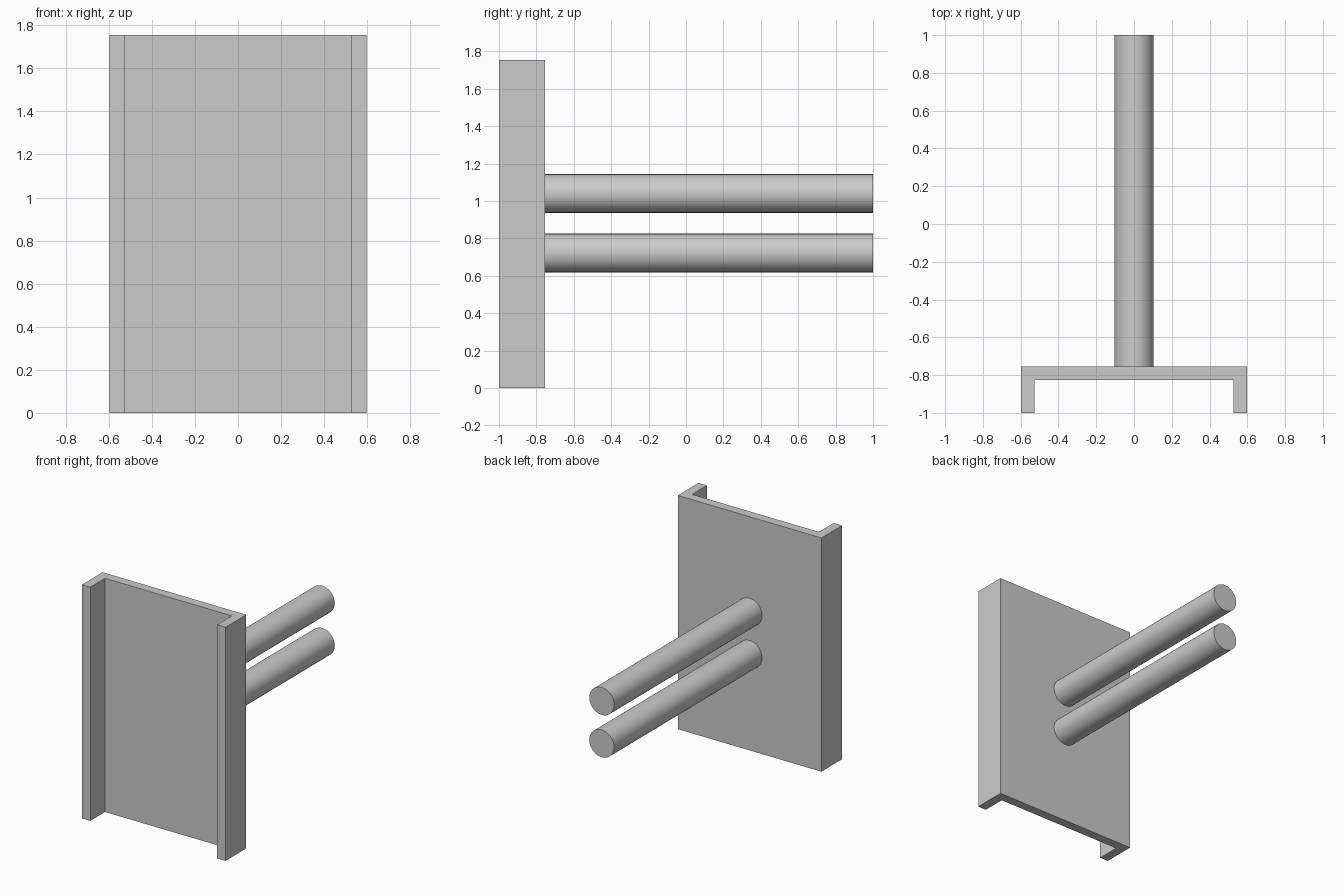
import bpy, bmesh
from mathutils import Matrix, Vector

cube = bpy.data.objects.get("Cube")
if cube:
    bpy.data.objects.remove(cube, do_unlink=True)

GREY = (0.6, 0.6, 0.6, 1)
mat = bpy.data.materials.new("plain grey")
mat.use_nodes = True
mat.diffuse_color = GREY
mat.node_tree.nodes["Principled BSDF"].inputs["Base Color"].default_value = GREY

WIDTH, HEIGHT, WALL = 1.194, 1.755, 0.07
FRONT, BACK, END = -1.0, -0.755, 1.0
ROD_RADIUS = 0.103


def add_object(name, bm):
    bmesh.ops.recalc_face_normals(bm, faces=bm.faces)
    mesh = bpy.data.meshes.new(name)
    bm.to_mesh(mesh)
    bm.free()
    mesh.materials.append(mat)
    obj = bpy.data.objects.new(name, mesh)
    bpy.context.collection.objects.link(obj)
    return obj


# Channel plate: U-shaped profile, open to the front, extruded upwards
half = WIDTH / 2
side = [(half, BACK), (half, FRONT), (half - WALL, FRONT), (half - WALL, BACK - WALL)]
profile = side + [(-x, y) for x, y in reversed(side)]
bm = bmesh.new()
base = bm.faces.new([bm.verts.new((x, y, 0)) for x, y in profile])
top = bmesh.ops.extrude_face_region(bm, geom=[base], use_keep_orig=True)["geom"]
bmesh.ops.translate(bm, vec=(0, 0, HEIGHT),
                    verts=[v for v in top if isinstance(v, bmesh.types.BMVert)])
add_object("channel_plate", bm)

# Two round rods running back from the plate
for name, z in (("upper_rod", 1.04), ("lower_rod", 0.722)):
    bm = bmesh.new()
    place = Matrix.Translation(Vector((0, (BACK + END) / 2, z))) @ Matrix.Rotation(1.570796, 4, "X")
    bmesh.ops.create_cone(bm, cap_ends=True, segments=64, radius1=ROD_RADIUS,
                          radius2=ROD_RADIUS, depth=END - BACK, matrix=place)
    rod = add_object(name, bm)
    bpy.ops.object.select_all(action="DESELECT")
    rod.select_set(True)
    bpy.context.view_layer.objects.active = rod
    bpy.ops.object.shade_smooth_by_angle()
